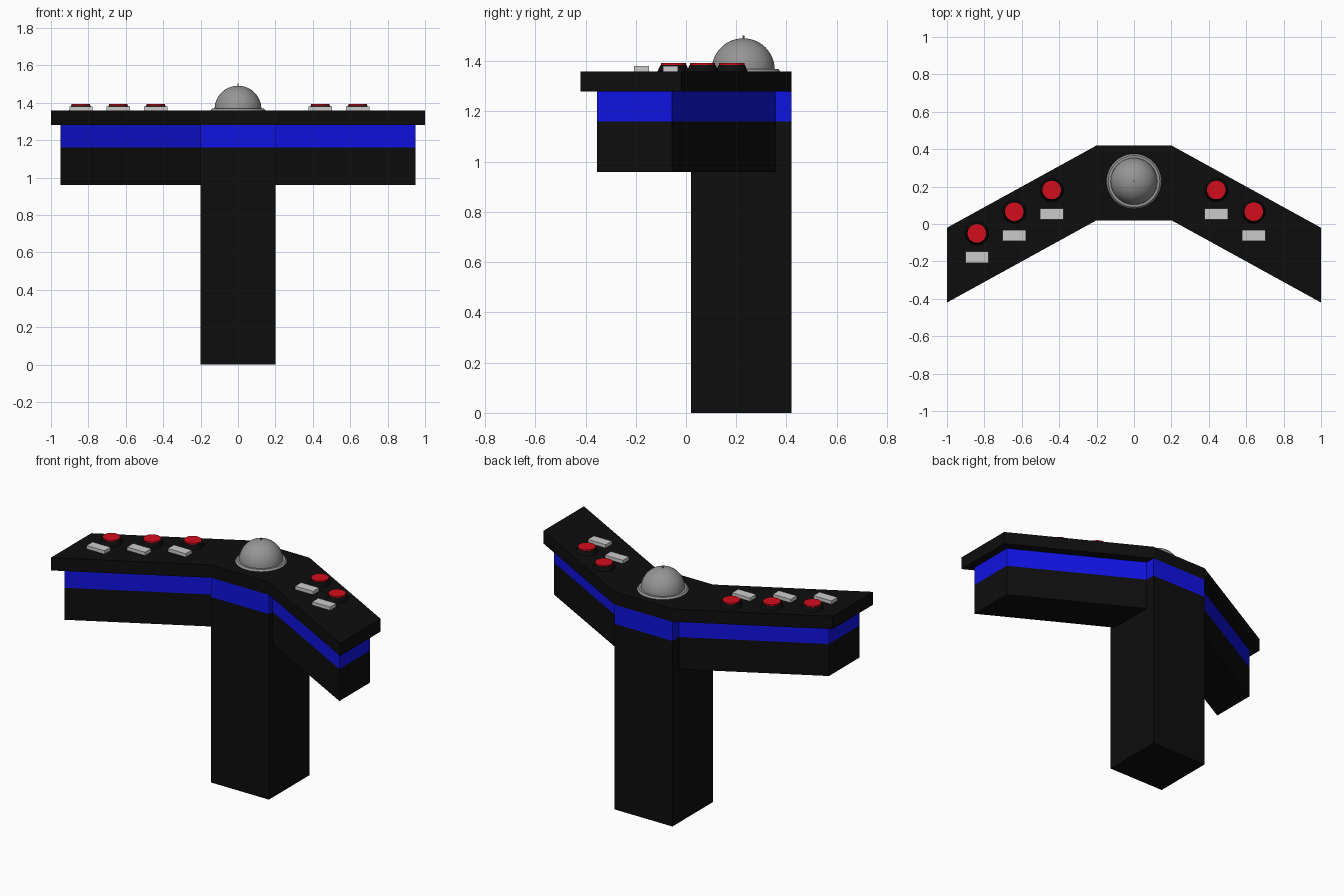
import bpy, bmesh, math

if "Cube" in bpy.data.objects:
    bpy.data.objects.remove(bpy.data.objects["Cube"])

def material(name, rgb):
    m = bpy.data.materials.new(name)
    m.diffuse_color = (*rgb, 1)
    m.use_nodes = True
    m.node_tree.nodes["Principled BSDF"].inputs["Base Color"].default_value = m.diffuse_color
    return m

BLACK = material("black", (0.004, 0.004, 0.004))
BLUE = material("blue", (0.005, 0.006, 0.75))
RED = material("red", (0.65, 0.004, 0.012))
DOME = material("dome_grey", (0.3, 0.3, 0.3))

def finish(name, bm, mat=None, smooth=False):
    bmesh.ops.recalc_face_normals(bm, faces=bm.faces)
    me = bpy.data.meshes.new(name)
    bm.to_mesh(me)
    bm.free()
    ob = bpy.data.objects.new(name, me)
    bpy.context.collection.objects.link(ob)
    if mat:
        me.materials.append(mat)
    if smooth:
        bpy.ops.object.select_all(action='DESELECT')
        ob.select_set(True)
        bpy.context.view_layer.objects.active = ob
        bpy.ops.object.shade_smooth_by_angle(angle=math.radians(35))
    return ob

def prism(name, outline, z0, z1, mat=None):
    """Extrude a plan outline from z0 to z1."""
    bm = bmesh.new()
    face = bm.faces.new([bm.verts.new((x, y, z0)) for x, y in outline])
    ext = bmesh.ops.extrude_face_region(bm, geom=[face])['geom']
    verts = [g for g in ext if isinstance(g, bmesh.types.BMVert)]
    bmesh.ops.translate(bm, verts=verts, vec=(0, 0, z1 - z0))
    return finish(name, bm, mat)

def rect(x, y, w, d):
    return [(x - w/2, y - d/2), (x + w/2, y - d/2), (x + w/2, y + d/2), (x - w/2, y + d/2)]

def lathe(name, profile, x, y, mat=None, steps=32):
    """Spin an (r, z) profile around the vertical through x, y."""
    bm = bmesh.new()
    vs = [bm.verts.new((x + r, y, z)) for r, z in profile]
    es = [bm.edges.new(p) for p in zip(vs, vs[1:])]
    bmesh.ops.spin(bm, geom=vs + es, cent=(x, y, 0), axis=(0, 0, 1),
                   angle=2 * math.pi, steps=steps)
    bmesh.ops.remove_doubles(bm, verts=bm.verts, dist=1e-5)
    return finish(name, bm, mat, smooth=True)

# Angled console top
half = [(0.2, 0.02), (1, -0.42), (1, -0.02), (0.2, 0.42)]
prism("console_top", half + [(-x, y) for x, y in reversed(half)], 1.28, 1.36, BLACK)

# Central column with blue band
column = rect(0, 0.22, 0.4, 0.4)
prism("column", column, 0, 1.16, BLACK)
prism("column_band", column, 1.16, 1.28, BLUE)

# Swept arms under the top, each with a band
for side, s in (("left", -1), ("right", 1)):
    arm = [(s * x, y) for x, y in
           [(0.2, 0.057), (0.95, -0.355), (0.95, -0.055), (0.2, 0.357)]]
    prism(side + "_arm", arm, 0.96, 1.16, BLACK)
    prism(side + "_arm_band", arm, 1.16, 1.28, BLUE)

# Dome with flange and small tip
lathe("dome_flange", [(0, 1.36), (0.147, 1.36), (0.138, 1.37), (0, 1.37)], 0, 0.228, DOME, 48)
arc = [(0.125 * math.cos(a), 1.368 + 0.123 * math.sin(a))
       for a in [i * math.pi / 24 for i in range(12)]]
lathe("dome", arc + [(0, 1.491)], 0, 0.228, DOME, 48)
lathe("dome_tip", [(0, 1.485), (0.004, 1.485), (0.004, 1.503), (0, 1.503)], 0, 0.228, DOME, 8)

# Push buttons with label plates
for i, (x, y) in enumerate([(-0.84, -0.05), (-0.64, 0.066), (-0.44, 0.182),
                            (0.44, 0.182), (0.64, 0.066)], 1):
    lathe(f"button_base_{i}", [(0, 1.36), (0.063, 1.36), (0.052, 1.385), (0, 1.385)], x, y, BLACK)
    lathe(f"button_cap_{i}", [(0, 1.385), (0.05, 1.385), (0.05, 1.393), (0, 1.393)], x, y, RED)
    prism(f"label_plate_{i}", rect(x, y - 0.128, 0.124, 0.06), 1.36, 1.381)
